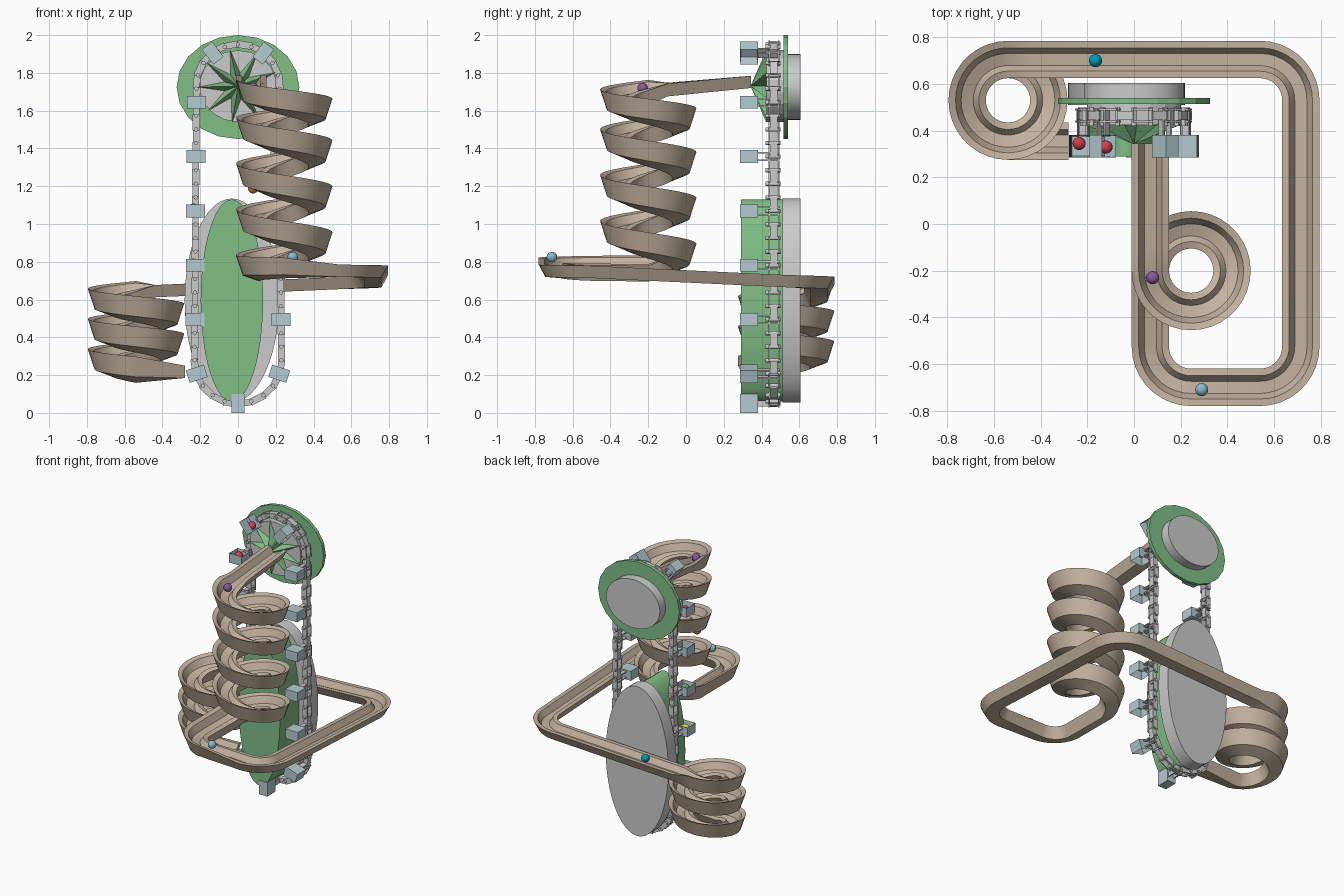
import bpy, bmesh, math
from mathutils import Matrix, Vector

if "Cube" in bpy.data.objects:
    bpy.data.objects.remove(bpy.data.objects["Cube"])

def mat(name, r, g, b):
    m = bpy.data.materials.new(name)
    m.diffuse_color = (r, g, b, 1)
    m.use_nodes = True
    m.node_tree.nodes["Principled BSDF"].inputs["Base Color"].default_value = m.diffuse_color
    return m

TAN = mat("tan", .55, .45, .35)
GREEN = mat("green", .22, .52, .24)
BLUEGREY = mat("blue_grey", .46, .60, .64)

def finish(name, bm, material=None, smooth=False):
    bmesh.ops.recalc_face_normals(bm, faces=bm.faces[:])
    me = bpy.data.meshes.new(name)
    bm.to_mesh(me)
    bm.free()
    ob = bpy.data.objects.new(name, me)
    bpy.context.collection.objects.link(ob)
    if material:
        me.materials.append(material)
    if smooth:
        bpy.ops.object.select_all(action='DESELECT')
        ob.select_set(True)
        bpy.context.view_layer.objects.active = ob
        bpy.ops.object.shade_smooth_by_angle()
    return ob

# --- marble track: a turtle walks the path, a U section is swept along it
R = .175
stations = []            # x, y, heading, z, bank
pose = [.07, .345, -math.pi / 2, 1.785, 0]

def straight(length, z, bank):
    x, y, h = pose[:3]
    pose[:] = [x + length * math.cos(h), y + length * math.sin(h), h, z, bank]
    stations.append(tuple(pose))

def turn(deg, z, bank):
    x, y, h, z0, b0 = pose
    cx, cy = x - R * math.sin(h), y + R * math.cos(h)
    n = max(8, round(deg / 10))
    for i in range(1, n + 1):
        f = i / n
        a = h + math.radians(deg) * f
        stations.append((cx + R * math.sin(a), cy - R * math.cos(a), a,
                         z0 + (z - z0) * f, b0 + (bank - b0) * f))
    pose[:] = stations[-1]

stations.append(tuple(pose))
straight(.445, 1.745, .1)     # feed ramp
straight(.10, 1.735, 1)
turn(360, 1.535, 1)           # tall helix
turn(1080, .806, 1)
straight(.325, .806, .9)      # long return loop
turn(90, .805, .6)
straight(.295, .785, 0)
turn(90, .78, 0)
straight(1.055, .73, 0)
turn(90, .72, 0)
straight(.98, .677, 0)
straight(.10, .67, 1)
turn(900, .27, 1)             # short helix
straight(.26, .25, 0)         # outlet

SECTION = [(.08, 0), (.05, 0), (.026, -.04), (-.026, -.04),
           (-.05, 0), (-.08, 0), (-.045, -.065), (.045, -.065)]
bm = bmesh.new()
rings = []
for x, y, h, z, b in stations:
    ring = []
    for u, v in SECTION:
        w = z + v + .35 * b * u - (.03 * b if v < -.05 else 0)
        ring.append(bm.verts.new((x + u * math.sin(h), y - u * math.cos(h), w)))
    rings.append(ring)
for p, q in zip(rings, rings[1:]):
    for i in range(8):
        j = (i + 1) % 8
        bm.faces.new((p[i], p[j], q[j], q[i]))
for r in (rings[0], rings[-1]):
    bm.faces.new(r)
finish("marble_track", bm, TAN, True)

# --- wheels (axis along y)
def disc(name, cx, cz, rx, rz, y0, y1, n, material=None, smooth=True):
    bm = bmesh.new()
    m = (Matrix.Translation((cx, (y0 + y1) / 2, cz)) @ Matrix.Diagonal((rx, 1, rz, 1))
         @ Matrix.Rotation(math.pi / 2, 4, 'X'))
    bmesh.ops.create_cone(bm, cap_ends=True, segments=n, radius1=1, radius2=1,
                          depth=y1 - y0, matrix=m)
    return finish(name, bm, material, smooth)

disc("upper_wheel_flange", 0, 1.725, .325, .275, .515, .54, 20, GREEN, False)
disc("upper_wheel_back_hub", 0, 1.725, .215, .175, .54, .605, 32)
disc("upper_wheel_sprocket", 0, 1.73, .205, .19, .425, .515, 18, None, False)
disc("lower_wheel_front", -.0325, .595, .165, .535, .29, .51, 48, GREEN)
disc("lower_wheel_back", -.0325, .595, .25, .54, .51, .605, 48)

# --- spiked star on the upper wheel
bm = bmesh.new()
apex = bm.verts.new((0, .342, 1.73))
rim = []
for i in range(18):
    a = math.pi / 2 + .2 + i * math.pi / 9
    k = 1 if i % 2 == 0 else .36
    rim.append(bm.verts.new((.215 * k * math.cos(a), .427, 1.73 + .2 * k * math.sin(a))))
for i in range(18):
    bm.faces.new((apex, rim[i], rim[(i + 1) % 18]))
bm.faces.new(rim)
finish("wheel_star", bm, GREEN)

# --- chain loop, clockwise from the bottom as seen from the front
RB, RT, ZB, ZT = .23, .22, .28, 1.73
QB, ST, HT = RB * math.pi / 2, ZT - ZB, RT * math.pi
TOTAL = 2 * (QB + ST) + HT

def loop(s):
    """Return position (x, z) and travel angle on the chain loop."""
    s %= TOTAL
    if s < QB or s > TOTAL - QB:
        a = -math.pi / 2 - (s if s < QB else s - TOTAL) / RB
        return RB * math.cos(a), ZB + RB * math.sin(a), a
    s -= QB
    if s < ST:
        return -RB + (RB - RT) * s / ST, ZB + s, math.pi
    s -= ST
    if s < HT:
        a = math.pi - s / RT
        return RT * math.cos(a), ZT + RT * math.sin(a), a
    s -= HT
    return RT + (RB - RT) * s / ST, ZT - s, 0

def frame(s):
    """Local x = outward, y = depth, z = travel direction."""
    x, z, a = loop(s)
    n, t = Vector((math.cos(a), 0, math.sin(a))), Vector((math.sin(a), 0, -math.cos(a)))
    m = Matrix((n, Vector((0, 1, 0)), t)).transposed().to_4x4()
    return Matrix.Translation((x, 0, z)) @ m

def box(bm, m, c, size):
    return bmesh.ops.create_cube(bm, size=1, matrix=m @ Matrix.Translation(c)
                                 @ Matrix.Diagonal((*size, 1)))["verts"]

links, pins, buckets = bmesh.new(), bmesh.new(), bmesh.new()
N = 15
for i in range(N * 4):
    m = frame((i + .5) * TOTAL / (N * 4))
    if i % 2:
        box(links, m, (0, .465, 0), (.034, .04, .07))
    else:
        for y in (.44, .49):
            box(links, m, (0, y, 0), (.038, .008, .085))
    bmesh.ops.create_cone(pins, cap_ends=True, segments=12, radius1=.011, radius2=.011, depth=.08,
                          matrix=frame(i * TOTAL / (N * 4)) @ Matrix.Translation((0, .46, 0))
                          @ Matrix.Rotation(math.pi / 2, 4, 'X'))

# open buckets, mouth facing the travel direction
for k in range(N):
    m = frame(k * TOTAL / N)
    for z in (-.02, .02):
        box(pins, m, (0, .435, z), (.03, .12, .008))
    vs = box(buckets, Matrix.Identity(4), (0, .333, 0), (.1, .095, .068))
    mouth = [f for f in vs[0].link_faces[:] + vs[-1].link_faces[:] if f.calc_center_median().z > .03][0]
    before = set(buckets.verts) - set(vs)
    bmesh.ops.inset_region(buckets, faces=[mouth], thickness=.007)
    for v in mouth.verts:
        v.co.z -= .058
    bmesh.ops.transform(buckets, matrix=m, verts=[v for v in buckets.verts if v not in before])
finish("chain_links", links)
finish("chain_pins", pins)
finish("lift_buckets", buckets, BLUEGREY)

# --- marbles
red = (.65, .05, .08)
for name, loc, col in [
        ("purple", (.08, -.23, 1.72), (.25, .10, .35)),
        ("orange", (.08, -.24, 1.19), (.70, .25, .06)),
        ("pale_blue", (.29, -.71, .825), (.25, .50, .58)),
        ("teal", (-.165, .70, .69), (0, .32, .48)),
        ("red_1", (-.235, .345, 1.645), red),
        ("red_2", (-.12, .33, 1.90), red),
        ("green", (-.235, .345, 1.08), (.10, .45, .12)),
        ("yellow", (-.235, .345, .79), (.80, .70, .05))]:
    bm = bmesh.new()
    bmesh.ops.create_uvsphere(bm, u_segments=24, v_segments=12, radius=.028,
                              matrix=Matrix.Translation(loc))
    finish(name + "_marble", bm, mat(name, *col), True)
